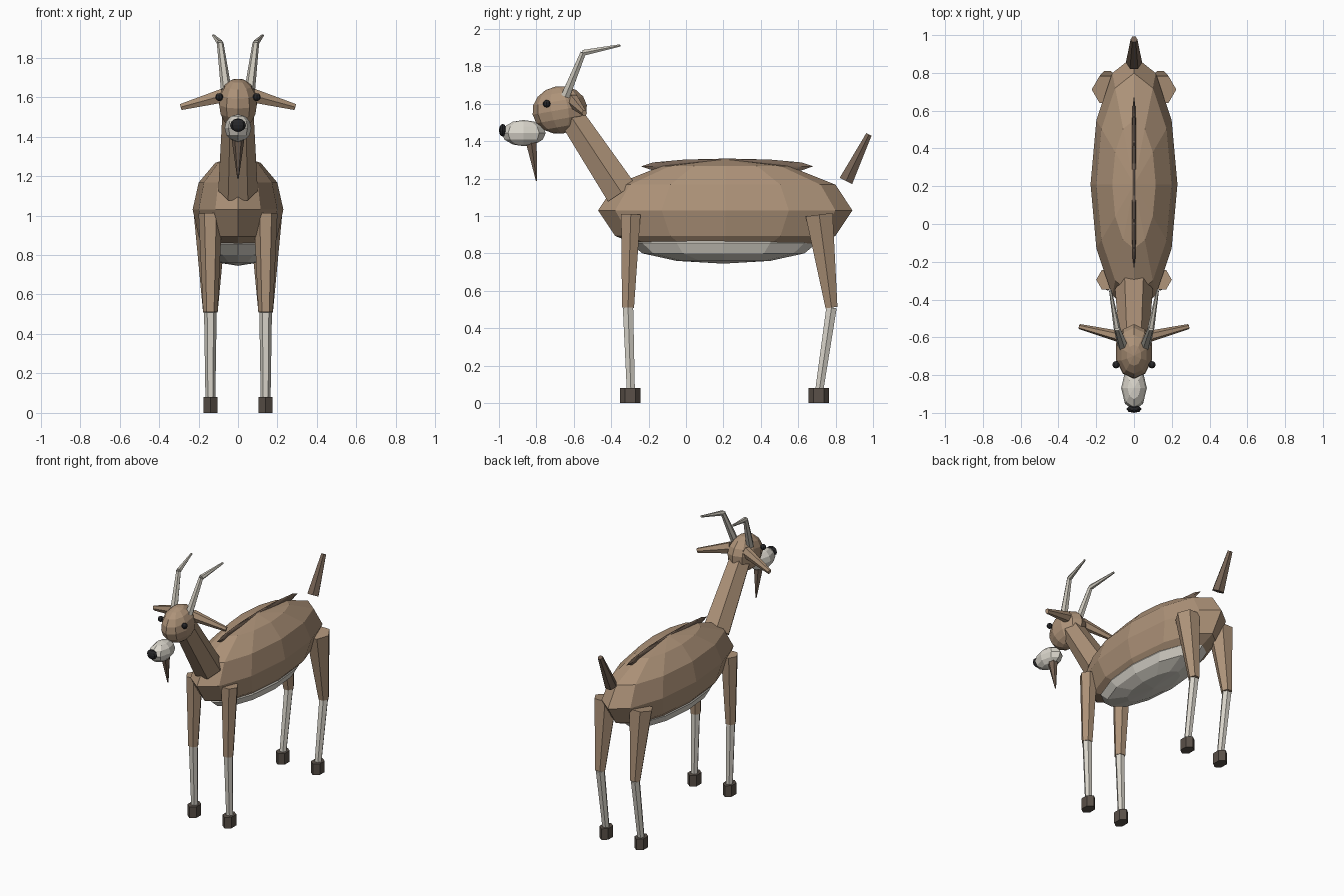
import bpy, bmesh, math
from mathutils import Vector, Matrix

if "Cube" in bpy.data.objects:
    bpy.data.objects.remove(bpy.data.objects["Cube"])


def material(name, rgb):
    m = bpy.data.materials.new(name)
    m.diffuse_color = (*rgb, 1)
    m.use_nodes = True
    m.node_tree.nodes["Principled BSDF"].inputs["Base Color"].default_value = m.diffuse_color
    return m


TAN = material("tan", (0.42, 0.29, 0.19))
CREAM = material("cream", (0.70, 0.67, 0.60))
HORN = material("horn", (0.58, 0.55, 0.48))
BROWN = material("brown", (0.18, 0.125, 0.09))
HOOF = material("hoof", (0.10, 0.08, 0.065))
BLACK = material("black", (0.02, 0.02, 0.022))


def finish(name, bm, mat):
    bmesh.ops.recalc_face_normals(bm, faces=bm.faces)
    me = bpy.data.meshes.new(name)
    bm.to_mesh(me)
    bm.free()
    me.materials.append(mat)
    ob = bpy.data.objects.new(name, me)
    bpy.context.collection.objects.link(ob)
    return ob


def ellipsoid(name, centre, radii, mat, segs=12, rings=6, pitch=0):
    bm = bmesh.new()
    m = (Matrix.Translation(centre) @ Matrix.Rotation(math.radians(pitch), 4, 'X')
         @ Matrix.Diagonal((*radii, 1)))
    bmesh.ops.create_uvsphere(bm, u_segments=segs, v_segments=rings, radius=1, matrix=m)
    return finish(name, bm, mat)


def taper(name, a, b, ra, rb, mat, sides=6, squash=(1, 1), side_axis=(1, 0, 0), phase=0):
    """Tapered prism from a to b; the first corner points along side_axis."""
    a, b = Vector(a), Vector(b)
    d = (b - a).normalized()
    u = Vector(side_axis)
    u = (u - d * u.dot(d)).normalized()
    v = d.cross(u)
    bm = bmesh.new()
    rings = []
    for p, r in ((a, ra), (b, rb)):
        angles = [phase + math.tau * i / sides for i in range(sides)]
        rings.append([bm.verts.new(p + u * math.cos(t) * r * squash[0]
                                   + v * math.sin(t) * r * squash[1]) for t in angles])
    for i in range(sides):
        j = (i + 1) % sides
        bm.faces.new((rings[0][i], rings[0][j], rings[1][j], rings[1][i]))
    bm.faces.new(rings[0])
    bm.faces.new(rings[1])
    return finish(name, bm, mat)


# Trunk
ellipsoid("body", (0, 0.21, 1.03), (0.23, 0.68, 0.274), TAN)
ellipsoid("belly", (0, 0.20, 0.855), (0.18, 0.50, 0.11), CREAM)
ellipsoid("spine_stripe", (0, 0.22, 1.265), (0.015, 0.46, 0.042), BROWN)
taper("tail", (0, 0.855, 1.187), (0, 0.978, 1.436), 0.043, 0.018, BROWN)

# Neck and head
taper("neck", (0, -0.345, 1.125), (0, -0.62, 1.54), 0.10, 0.078, TAN)
ellipsoid("head", (0, -0.675, 1.567), (0.10, 0.147, 0.127), TAN, 10, 8, 10)
ellipsoid("muzzle", (0, -0.868, 1.443), (0.068, 0.118, 0.07), CREAM, 8, 6)
ellipsoid("nose", (0, -0.98, 1.458), (0.04, 0.02, 0.034), BLACK, 8, 6)
taper("beard", (0, -0.828, 1.40), (0, -0.799, 1.188), 0.034, 0.004, BROWN)

# Paired parts
for s, side in ((1, "right"), (-1, "left")):
    ellipsoid(f"{side}_eye", (s * 0.095, -0.745, 1.60), (0.02, 0.02, 0.02), BLACK, 8, 6)
    taper(f"{side}_ear", (s * 0.06, -0.60, 1.612), (s * 0.288, -0.543, 1.55),
          0.042, 0.018, TAN, squash=(0.75, 1), side_axis=(0, 1, 0))
    elbow = (s * 0.09, -0.55, 1.872)
    taper(f"{side}_horn_base", (s * 0.06, -0.645, 1.64), elbow, 0.027, 0.017, HORN)
    taper(f"{side}_horn_tip", elbow, (s * 0.125, -0.352, 1.912), 0.018, 0.007, HORN)

    # Legs: hip, knee, ankle as (y, z), with hip radius
    for end, hip, knee, ankle, r in (
            ("front", (-0.295, 1.01), (-0.31, 0.51), (-0.295, 0.07), 0.06),
            ("rear", (0.712, 1.007), (0.778, 0.51), (0.713, 0.07), 0.084)):
        x = s * 0.14
        taper(f"{side}_{end}_upper_leg", (x, *hip), (x, *knee), r, 0.037, TAN)
        taper(f"{side}_{end}_lower_leg", (x, *knee), (x, *ankle), 0.032, 0.025, CREAM)
        y = ankle[0] - 0.003
        taper(f"{side}_{end}_hoof", (x, y, 0), (x, y, 0.08), 0.041, 0.041, HOOF,
              squash=(1, 1.36), phase=math.pi / 6)
